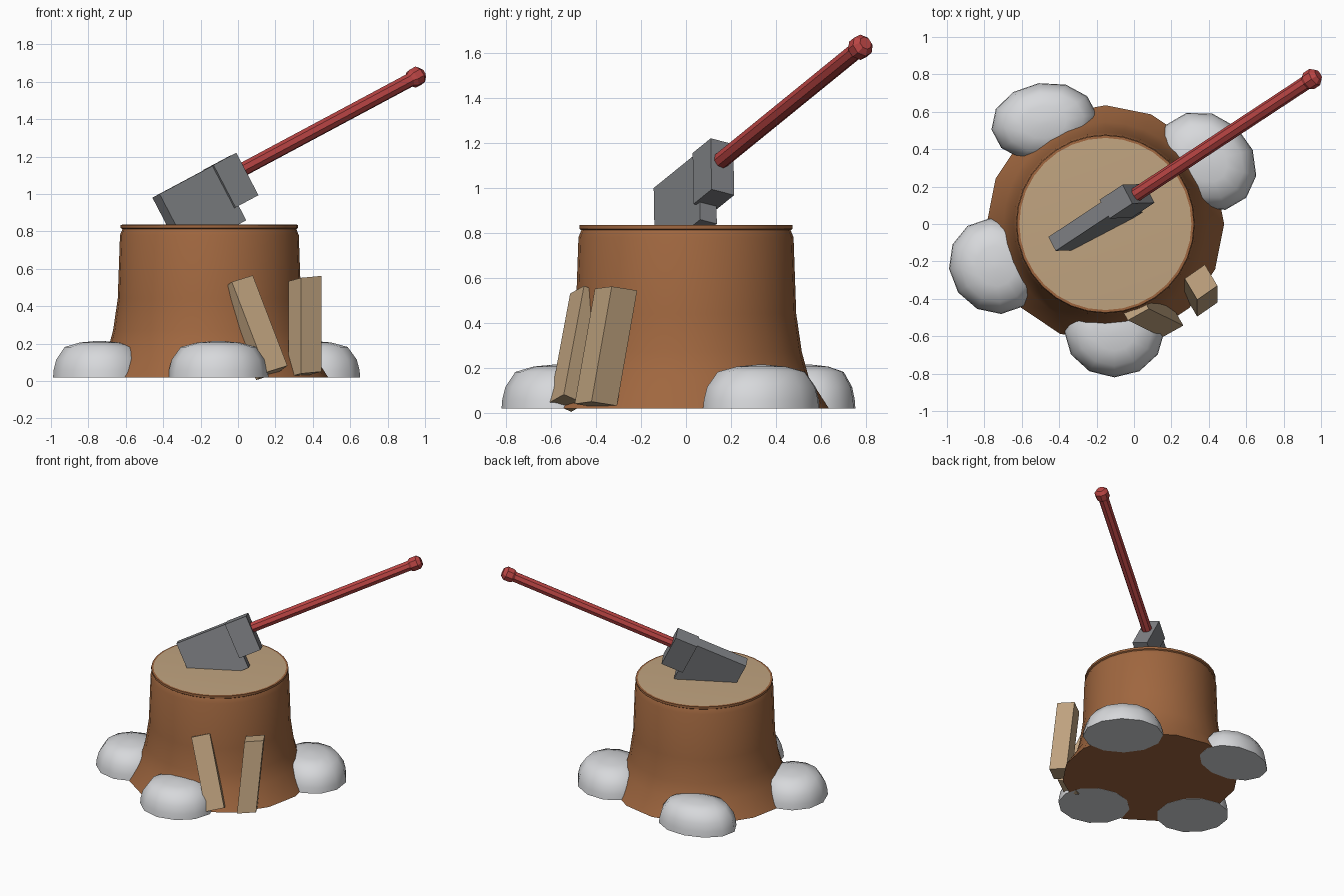
import bpy, bmesh, math
from mathutils import Matrix, Vector

cube = bpy.data.objects.get("Cube")
if cube:
    bpy.data.objects.remove(cube, do_unlink=True)


def material(name, color):
    m = bpy.data.materials.new(name)
    m.use_nodes = True
    m.diffuse_color = (*color, 1)
    m.node_tree.nodes["Principled BSDF"].inputs["Base Color"].default_value = (*color, 1)
    return m


bark = material("bark brown", (0.35, 0.135, 0.05))
wood = material("cut wood tan", (0.53, 0.37, 0.215))
stone = material("stone pale grey", (0.68, 0.69, 0.71))
steel = material("steel grey", (0.215, 0.222, 0.235))
paint = material("handle red", (0.50, 0.06, 0.058))


def finish(name, bm, mats, matrix=Matrix(), angle=None):
    """Turn a bmesh into an object, smooth below the given angle."""
    bmesh.ops.recalc_face_normals(bm, faces=bm.faces)
    mesh = bpy.data.meshes.new(name)
    bm.to_mesh(mesh)
    bm.free()
    for m in mats:
        mesh.materials.append(m)
    if angle:
        mesh.shade_smooth()
        mesh.set_sharp_from_angle(angle=math.radians(angle))
    ob = bpy.data.objects.new(name, mesh)
    bpy.context.collection.objects.link(ob)
    ob.matrix_world = matrix


def lathe(profile, sides):
    """Stack rings of (radius, height) and cap both ends."""
    bm = bmesh.new()
    rings = []
    for r, z in profile:
        rings.append([bm.verts.new((r * math.cos(math.tau * i / sides),
                                    r * math.sin(math.tau * i / sides), z))
                      for i in range(sides)])
    for low, high in zip(rings, rings[1:]):
        for i in range(sides):
            j = (i + 1) % sides
            bm.faces.new((low[i], low[j], high[j], high[i]))
    bm.faces.new(rings[0])
    bm.faces.new(rings[-1])
    return bm


def block(name, corner, edges, mat, matrix=Matrix()):
    """Box spanned by three edge vectors from one corner."""
    bm = bmesh.new()
    bmesh.ops.create_cube(bm, size=1)
    frame = Matrix([Vector(e) for e in edges]).transposed()
    for v in bm.verts:
        v.co = Vector(corner) + frame @ (v.co + Vector((0.5, 0.5, 0.5)))
    finish(name, bm, [mat], matrix)


# Stump: flared trunk with a coarser foot and a thin rim around the cut top
trunk = [(0.635, 0.02), (0.545, 0.16), (0.515, 0.27), (0.49, 0.44), (0.478, 0.78),
         (0.465, 0.812), (0.474, 0.818), (0.474, 0.835), (0.46, 0.836)]
bm = lathe(trunk, 32)
foot = [v for v in bm.verts if v.co.z < 0.03]
for v in foot[1::2]:
    v.co.x *= math.cos(math.pi / 16)
    v.co.y *= math.cos(math.pi / 16)
for f in bm.faces:
    if f.calc_center_median().z > 0.8359:
        f.material_index = 1
finish("stump", bm, [bark, wood], Matrix.Translation((-0.153, 0, 0)), 35)

# Stones: flat-bottomed domes around the foot
dome = [(1, 0.019), (0.985, 0.06), (0.93, 0.115), (0.75, 0.182), (0.42, 0.206), (0.08, 0.214)]
stones = {"front_stone": (-0.105, -0.575, 0.268, 0.245, 0),
          "right_stone": (-0.74, -0.225, 0.245, 0.262, 35),
          "back_stone": (-0.48, 0.545, 0.285, 0.21, 8),
          "left_stone": (0.385, 0.335, 0.29, 0.245, -42)}
for name, (x, y, rx, ry, turn) in stones.items():
    place = (Matrix.Translation((x, y, 0)) @ Matrix.Rotation(math.radians(turn), 4, "Z")
             @ Matrix.Diagonal((rx, ry, 1, 1)))
    bm = lathe(dome, 12)
    bm.transform(place)
    finish(name, bm, [stone], angle=60)

# Split logs leaning against the trunk
block("leaning_log_front", (-0.033, -0.515, 0.53),
      [(0.112, 0.062, 0.035), (-0.055, 0.095, -0.042), (0.185, -0.09, -0.483)], wood)
block("leaning_log_side", (0.338, -0.405, 0.552),
      [(0.108, 0.075, 0.01), (-0.067, 0.113, -0.018), (0.0, -0.09, -0.512)], wood)

# Axe frame: x along the handle, y across the blade, z towards the top of the head
along = Vector((0.763, 0.503, 0.407)).normalized()
up = Vector((-0.463, -0.015, 0.887))
up = (up - along * up.dot(along)).normalized()
axe = Matrix([along, up.cross(along), up]).transposed().to_4x4()
axe.translation = (0.024, 0.162, 1.094)

block("axe_poll", (-0.16, -0.058, -0.128),
      [(0.16, 0, 0), (0, 0.116, 0), (0, 0, 0.256)], steel, axe)
block("axe_blade", (-0.53, -0.043, -0.216),
      [(0.4, 0, 0), (0, 0.086, 0), (0, 0, 0.342)], steel, axe)

# Handle and end knob, both eight-sided, aimed at the knob centre
start, end = Vector((0.015, 0.16, 1.125)), Vector((0.95, 0.775, 1.625))
aim = (end - start).to_track_quat("Z", "Y").to_matrix().to_4x4()
length = (end - start).length
aim.translation = start
finish("axe_handle", lathe([(0.038, -0.03), (0.038, length)], 8), [paint], aim)
knob = [(0.034, -0.047), (0.052, -0.022), (0.052, 0.022), (0.03, 0.047)]
aim.translation = end
finish("axe_knob", lathe(knob, 8), [paint], aim)
